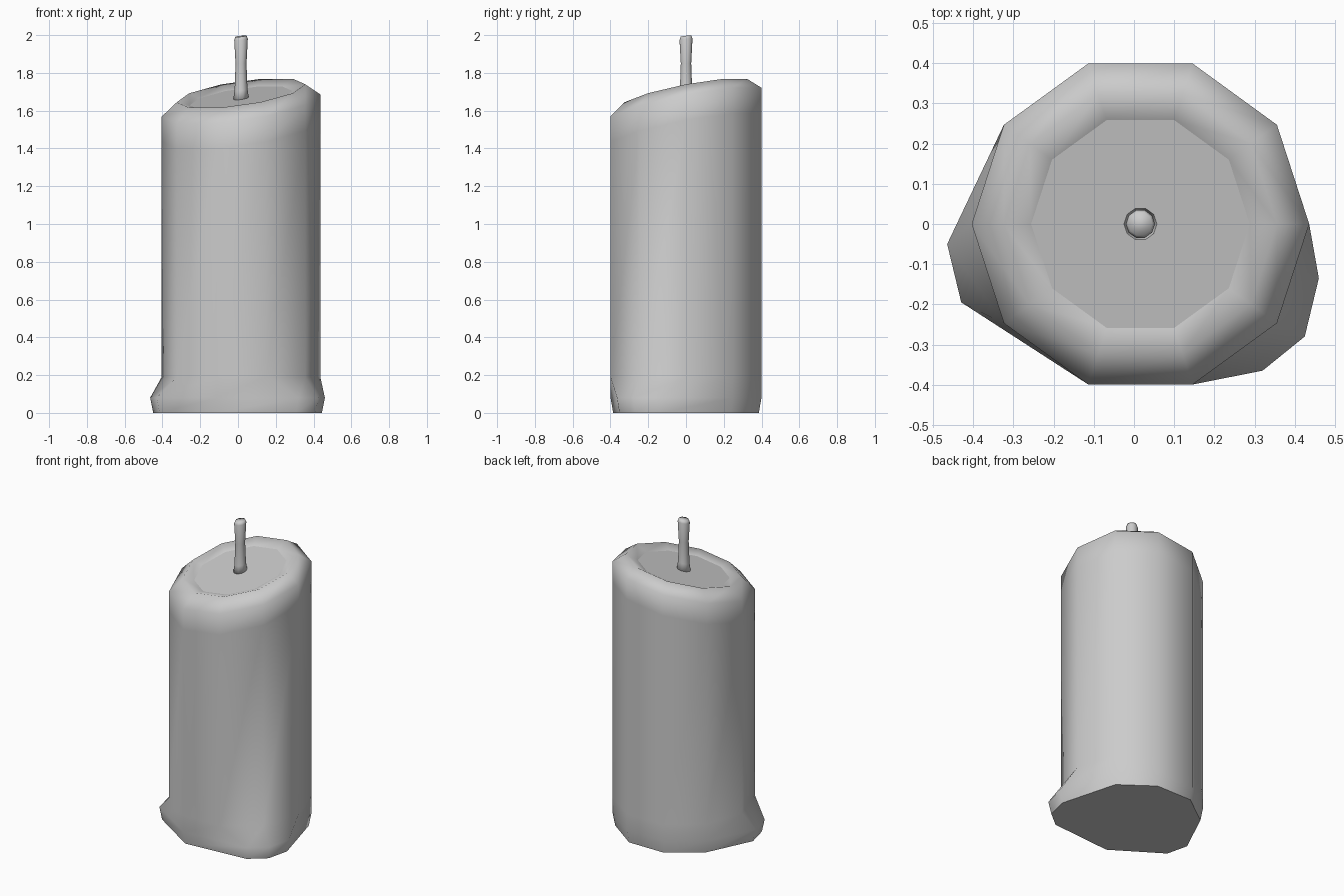
import bpy, bmesh, math

if "Cube" in bpy.data.objects:
    bpy.data.objects.remove(bpy.data.objects["Cube"], do_unlink=True)

SIDES, CX = 10, 0.016

grey = bpy.data.materials.new("plain grey")
grey.use_nodes = True
grey.diffuse_color = (0.6, 0.6, 0.6, 1)
grey.node_tree.nodes["Principled BSDF"].inputs["Base Color"].default_value = (0.6, 0.6, 0.6, 1)


def ring(radius, z, tilt_x=0.0, tilt_y=0.0):
    """Ten-sided ring whose plane can slope in x and y."""
    points = []
    for i in range(SIDES):
        a = math.tau * i / SIDES
        x, y = CX + radius * math.cos(a), radius * math.sin(a)
        points.append((x, y, z + tilt_x * x + tilt_y * y))
    return points


def loft(name, rings, sharp_bottom, sharp_top):
    """Skin the rings bottom to top, cap both ends, shade smooth."""
    bm = bmesh.new()
    loops = [[bm.verts.new(p) for p in r] for r in rings]
    for low, high in zip(loops, loops[1:]):
        for i in range(SIDES):
            j = (i + 1) % SIDES
            bm.faces.new((low[i], low[j], high[j], high[i]))
    bottom = bm.faces.new(loops[0][::-1])
    top = bm.faces.new(loops[-1])
    for face in bm.faces:
        face.smooth = True
    for cap, sharp in ((bottom, sharp_bottom), (top, sharp_top)):
        for edge in cap.edges:
            edge.smooth = not sharp
    mesh = bpy.data.meshes.new(name)
    bm.to_mesh(mesh)
    bm.free()
    mesh.materials.append(grey)
    obj = bpy.data.objects.new(name, mesh)
    bpy.context.collection.objects.link(obj)
    return obj


# Melted foot: the ring corners that slump outwards
foot = ring(0.42, 0.08)
slump = {0: (0.46, -0.135), 5: (-0.465, -0.05), 6: (-0.43, -0.195),
         8: (0.32, -0.365), 9: (0.425, -0.28)}
for corner, (x, y) in slump.items():
    foot[corner] = (x, y, 0.08)
sole = [(x * 0.965, y * 0.965, 0) for x, y, z in foot]

# Wax body with slanted shoulder, rim and sunken top
slope = (0.14, 0.19)
loft("candle_body", [
    sole,
    foot,
    ring(0.42, 0.19),
    ring(0.42, 1.49, *slope),
    ring(0.42, 1.625, *slope),
    ring(0.34, 1.69, *slope),
    ring(0.272, 1.664, *slope),
], True, True)

# Wick, slightly waisted with a slanted tip
loft("wick", [
    ring(0.043, 1.65, *slope),
    ring(0.034, 1.71, *slope),
    ring(0.029, 1.85),
    ring(0.036, 1.975, 0.1, 0.1),
    ring(0.03, 1.992, 0.1, 0.1),
], False, False)
